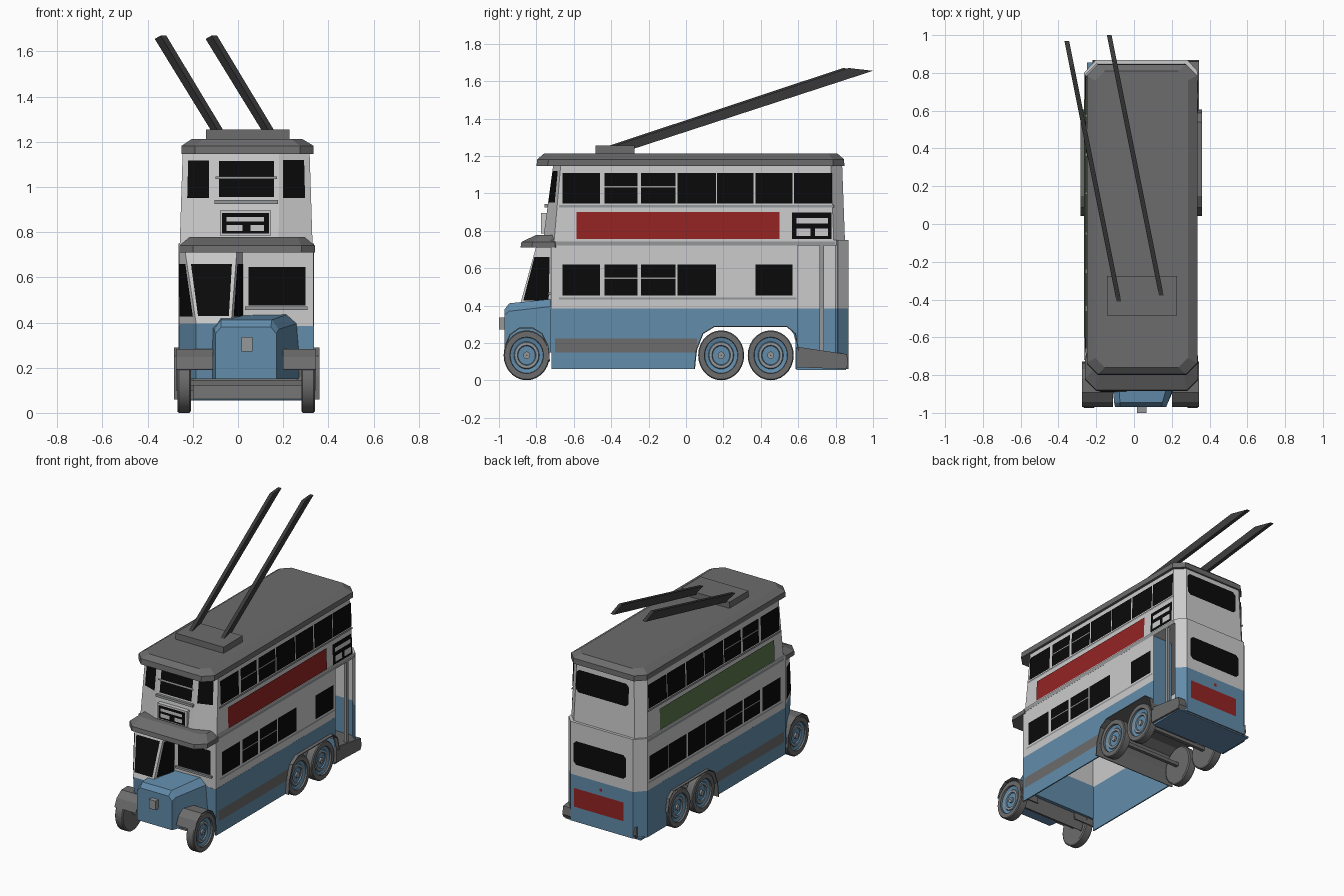
import bpy, bmesh, math
from mathutils import Vector

if "Cube" in bpy.data.objects:
    bpy.data.objects.remove(bpy.data.objects["Cube"])


def mat(name, r, g, b):
    m = bpy.data.materials.new(name)
    m.diffuse_color = (r, g, b, 1)
    m.use_nodes = True
    m.node_tree.nodes["Principled BSDF"].inputs["Base Color"].default_value = m.diffuse_color
    return m


WHITE = mat("cream_white", .60, .60, .60)
BLUE = mat("body_blue", .122, .262, .405)
GREY = mat("roof_grey", .15, .15, .15)
DARK = mat("pole_dark_grey", .045, .045, .045)
BLACK = mat("window_black", .003, .003, .003)
RED = mat("panel_red", .29, .017, .017)
GREEN = mat("panel_green", .10, .18, .07)
TRIM = mat("trim_grey", .30, .31, .32)


def mesh(name, verts, faces, m, solid=0):
    me = bpy.data.meshes.new(name)
    bm = bmesh.new()
    vs = [bm.verts.new(v) for v in verts]
    for f in faces:
        bm.faces.new([vs[i] for i in f])
    bmesh.ops.recalc_face_normals(bm, faces=bm.faces)
    bm.to_mesh(me)
    bm.free()
    me.materials.append(m)
    ob = bpy.data.objects.new(name, me)
    bpy.context.collection.objects.link(ob)
    if solid:
        mod = ob.modifiers.new("thickness", 'SOLIDIFY')
        mod.thickness, mod.offset = solid, 0
    return ob


def loft(name, rings, m):
    """Closed skin through rings of equal length, capped at both ends."""
    n = len(rings[0])
    faces = [list(range(n)), [len(rings) * n - n + i for i in range(n)]]
    for k in range(len(rings) - 1):
        for i in range(n):
            j = (i + 1) % n
            faces.append([k * n + i, k * n + j, k * n + n + j, k * n + n + i])
    return mesh(name, [v for r in rings for v in r], faces, m)


def box(name, x0, x1, y0, y1, z0, z1, m):
    return loft(name, [[(x0, y0, z), (x1, y0, z), (x1, y1, z), (x0, y1, z)] for z in (z0, z1)], m)


def prism_x(name, pts, x0, x1, m):
    return loft(name, [[(x, y, z) for y, z in pts] for x in (x0, x1)], m)


def sheet_x(name, pts, x0, x1, m):
    """Curved sheet: a y-z path swept across x."""
    n = len(pts)
    return mesh(name, [(x, y, z) for x in (x0, x1) for y, z in pts],
                [(i, i + 1, n + i + 1, n + i) for i in range(n - 1)], m, .006)


def wall(name, path, z0, z1, m):
    """Upright wall along a plan path."""
    n = len(path)
    return mesh(name, [(x, y, z) for z in (z0, z1) for x, y in path],
                [(i, i + 1, n + i + 1, n + i) for i in range(n - 1)], m, .008)


def plate(name, pts, m):
    return mesh(name, pts, [list(range(len(pts)))], m)


def octagon(x0, x1, yf, yr, cxf, cyf, cxr, cyr, z):
    return [(x0 + cxf, yf, z), (x1 - cxf, yf, z), (x1, yf + cyf, z), (x1, yr - cyr, z),
            (x1 - cxr, yr, z), (x0 + cxr, yr, z), (x0, yr - cyr, z), (x0, yf + cyf, z)]


def pane(name, quad, u0, u1, v0, v1, m, off=.005):
    """Plate on part of a wall quad (bottom a, b, top c, d), pushed outward."""
    a, b, c, d = map(Vector, quad)
    nrm = (b - a).cross(d - a).normalized() * off
    at = lambda u, v: a.lerp(b, u).lerp(d.lerp(c, u), v) + nrm
    return plate(name, [at(u0, v0), at(u1, v0), at(u1, v1), at(u0, v1)], m)


CX, L, R = .036, -.26, .332


def side_plate(name, s, y0, y1, z0, z1, m, off=.006):
    """Plate on a side wall; the upper deck leans inward."""
    def x(z):
        h = .296 if z < .745 else .294 - .013 * (z - .745) / .405
        return CX + s * (h + off)
    return plate(name, [(x(z0), y0, z0), (x(z0), y1, z0), (x(z1), y1, z1), (x(z1), y0, z1)], m)


# ---- lower deck shell, open underneath and at the rear doorway
ARCH = [(.045, .06), (.055, .16), (.09, .25), (.15, .287), (.54, .287), (.575, .25), (.58, .06)]
side = [(-.72, .06)] + ARCH[:-1] + [(.595, .17), (.595, .385), (-.72, .385)]
for s, x in (("left", L), ("right", R)):
    prism_x(s + "_lower_side", side, x - .004, x + .004, BLUE)
rear = [(L, .80), (-.20, .865), (.28, .865), (R, .81)]
wall("rear_lower_wall", [(L, .585)] + rear, .06, .385, BLUE)
wall("rear_white_wall", [(L, -.72)] + rear, .385, .75, WHITE)
wall("right_white_wall", [(0, -.72), (R, -.72), (R, .595)], .385, .75, WHITE)
wall("front_bulkhead", [(L, -.72), (R, -.72)], .15, .385, BLUE)
wall("door_bulkhead", [(.18, .59), (R, .59)], .17, .72, BLUE)
loft("deck_floor", [octagon(L, R + .004, -.72, .865, .02, .02, .06, .06, z) for z in (.722, .75)], WHITE)

# ---- rear platform and grab pole
prism_x("rear_platform", [(.59, .07), (.855, .06), (.868, .085), (.86, .14), (.59, .18)], -.22, .345, GREY)
box("platform_underside", -.25, .33, .59, .855, .055, .068, BLUE)
box("grab_pole", .315, .335, .715, .738, .16, .73, TRIM)

# ---- upper deck, canopy, roof
UB = octagon(-.258, .33, -.765, .85, .15, .06, .06, .06, .745)
UT = octagon(-.245, .317, -.71, .835, .135, .04, .06, .06, 1.15)
loft("upper_deck", [UB, UT], WHITE)
loft("canopy", [octagon(L, .34, -.885, -.69, .06, .06, .01, .01, .71),
                octagon(L, .34, -.88, -.69, .06, .06, .01, .01, .74),
                octagon(-.215, .295, -.80, -.70, .03, .03, .01, .01, .778)], GREY)
loft("roof", [octagon(-.25, .335, -.80, .847, .06, .06, .06, .06, 1.145),
              octagon(-.25, .335, -.795, .845, .06, .06, .06, .06, 1.182),
              octagon(-.205, .285, -.76, .81, .05, .05, .05, .05, 1.212)], GREY)

# ---- driver's cab, tapering forward
CB = [(L, -.72), (-.185, -.87), (-.035, -.87), (.02, -.72)]
CM = [(L, -.72), (-.185, -.89), (-.03, -.89), (.02, -.72)]
CT = [(L, -.72), (-.235, -.80), (-.005, -.80), (.02, -.72)]
ring = lambda pts, z: [(x, y, z) for x, y in pts]
loft("cab_lower", [ring(CB, .15), ring(CM, .395)], BLUE)
loft("cab_upper", [ring(CM, .395), ring(CT, .72)], WHITE)
lo, hi = ring(CM, .395), ring(CT, .72)
for i, n in enumerate(("outer", "front", "inner")):
    pane("cab_window_" + n, (lo[i], lo[i + 1], hi[i + 1], hi[i]), .08, .92, .1, .81, BLACK)

# ---- bonnet with lamp
loft("bonnet", [[(x, y, z) for x, z in sec] for y, sec in (
    (-.97, [(-.10, .15), (-.10, .35), (-.075, .38), (.145, .38), (.17, .35), (.17, .15)]),
    (-.945, [(-.105, .15), (-.105, .37), (-.075, .412), (.15, .412), (.18, .37), (.18, .15)]),
    (-.72, [(-.13, .15), (-.13, .385), (-.08, .43), (.215, .435), (.26, .395), (.28, .15)]))], BLUE)
box("front_lamp", .015, .065, -1.0, -.965, .272, .335, TRIM)

# ---- side windows, bars, panels and stripes
BAYS = [(-.66, -.46), (-.435, -.26), (-.24, -.055), (-.045, .16), (.167, .36), (.372, .57), (.578, .78)]
for s, n in ((1, "right"), (-1, "left")):
    for i, (a, b) in enumerate(BAYS):
        side_plate(n + "_upper_window", s, a, b, .945, 1.11, BLACK)
        if s < 0 or i in (0, 1, 2, 3, 5):
            side_plate(n + "_lower_window", s, a, b, .455, .62, BLACK)
        if i in (1, 2):
            for z in (.542, 1.032):
                side_plate(n + "_window_bar", s, a, b, z, z + .007, TRIM, .008)
    end = .59 if s > 0 else .79
    side_plate(n + "_lower_sill", s, -.68, end, .432, .444, TRIM)
    side_plate(n + "_upper_sill", s, -.68, .79, .925, .938, TRIM)
    side_plate(n + "_deck_moulding", s, -.70, .80, .722, .742, TRIM)
    side_plate(n + "_stripe", s, -.70, .06, .15, .225, GREY)
side_plate("right_panel", 1, -.585, .50, .755, .90, RED)
side_plate("left_panel", -1, -.60, .66, .755, .90, GREEN)
side_plate("side_board", 1, .567, .778, .755, .897, BLACK)
for a, b, c, d in ((.59, .76, .84, .868), (.59, .665, .772, .812), (.69, .76, .772, .812)):
    side_plate("side_board_bar", 1, a, b, c, d, WHITE, .009)

# ---- upper front: three windows, sill and destination board
yf = lambda z: -.765 + .055 * (z - .745) / .405


def front_plate(name, x0, x1, z0, z1, m, off=.005):
    a, b = yf(z0) - off, yf(z1) - off
    return plate(name, [(x0, a, z0), (x1, a, z0), (x1, b, z1), (x0, b, z1)], m)


front_plate("front_window", -.085, .16, .955, 1.115, BLACK)
front_plate("front_window_bar", -.10, .172, 1.036, 1.046, TRIM, .012)
box("front_sill", -.105, .178, yf(.93) - .016, yf(.93) + .01, .925, .942, TRIM)
pane("front_left_window", (UB[7], UB[0], UT[0], UT[7]), .2, .88, .51, .92, BLACK)
pane("front_right_window", (UB[1], UB[2], UT[2], UT[1]), .12, .8, .51, .92, BLACK)
box("front_board_box", -.08, .147, -.774, -.74, .785, .895, WHITE)
board = lambda n, x0, x1, z0, z1, y, m: plate(n, [(x0, y, z0), (x1, y, z0), (x1, y, z1), (x0, y, z1)], m)
board("front_board", -.07, .137, .793, .885, -.777, BLACK)
for x0, x1, z0, z1 in ((-.05, .115, .848, .868), (-.05, .02, .806, .832), (.055, .115, .806, .832)):
    board("front_board_bar", x0, x1, z0, z1, -.78, WHITE)

# ---- bulkhead window beside the bonnet
board("bulkhead_window", .047, .298, .475, .645, -.729, BLACK)
box("bulkhead_sill", .03, .308, -.737, -.72, .456, .47, TRIM)


# ---- rear windows with clipped corners, and rear panel
def rear_window(name, z0, z1, y0, y1, x0=-.15, x1=.255, c=.02):
    pts = [(x0 + c, z0), (x1 - c, z0), (x1, z0 + c), (x1, z1 - c),
           (x1 - c, z1), (x0 + c, z1), (x0, z1 - c), (x0, z0 + c)]
    plate(name, [(x, y0 + (y1 - y0) * (z - z0) / (z1 - z0), z) for x, z in pts], BLACK)


rear_window("rear_upper_window", .955, 1.11, .848, .842)
rear_window("rear_lower_window", .46, .625, .874, .874)
board("rear_panel", -.13, .25, .165, .295, .874, RED)
board("rear_lamp", .035, .055, .325, .345, .874, RED)

# ---- mudguards and axles
sheet_x("rear_mudguard", ARCH[:-2] + [(.585, .25), (.602, .16)], -.284, .36, GREY)
FEND = [(-.965, .19), (-.94, .245), (-.89, .28), (-.82, .28), (-.77, .25), (-.74, .19), (-.73, .10)]
sheet_x("front_mudguard_left", FEND, -.275, -.11, GREY)
sheet_x("front_mudguard_right", FEND, .2, .345, GREY)
sheet_x("front_valance", [(-.74, .16), (-.77, .06)], -.2, .28, GREY)

# ---- wheels turned from a profile (radius, depth), one colour per band
PROF = [(.001, -.008), (.018, -.008), (.018, -.02), (.046, -.02), (.05, -.012), (.064, -.012),
        (.068, -.018), (.088, -.012), (.09, 0), (.118, 0), (.123, -.006), (.123, -.054),
        (.115, -.06), (.001, -.06)]
BAND = [2, 2, 1, 1, 2, 1, 1, 0, 0, 0, 0, 0, 0]
N = 28


def wheel(name, s, y):
    xo = CX + s * .304
    verts = [(xo + s * d, y + r * math.cos(t), .134 + 1.085 * r * math.sin(t))
             for r, d in PROF for t in (2 * math.pi * i / N for i in range(N))]
    faces = [(k * N + i, k * N + (i + 1) % N, (k + 1) * N + (i + 1) % N, (k + 1) * N + i)
             for k in range(len(PROF) - 1) for i in range(N)]
    ob = mesh(name, verts, faces, GREY)
    ob.data.materials.append(BLUE)
    ob.data.materials.append(TRIM)
    for p in ob.data.polygons:
        p.material_index = BAND[p.index // N]
    bpy.context.view_layer.objects.active = ob
    ob.select_set(True)
    bpy.ops.object.shade_smooth_by_angle(angle=math.radians(30))
    ob.select_set(False)


for n, y in (("front", -.852), ("middle", .188), ("rear", .453)):
    for s in (-1, 1):
        wheel(n + "_wheel", s, y)
    box(n + "_axle", -.22, .29, y - .012, y + .012, .122, .146, GREY)

# ---- roof base and trolley poles, ends cut level
box("pole_base", -.142, .228, -.485, -.275, 1.205, 1.255, GREY)
for x, y in ((-.068, -.47), (.157, -.44)):
    def cut(dy, z):
        return [(x - .2 * dy + w, y + dy, z) for w in (-.0125, .0125)]
    a, b, c, d = cut(0, 1.235), cut(.15, 1.235), cut(1.44, 1.655), cut(1.31, 1.67)
    loft("trolley_pole", [[p[i] for p in (a, b, c, d)] for i in (0, 1)], DARK)
